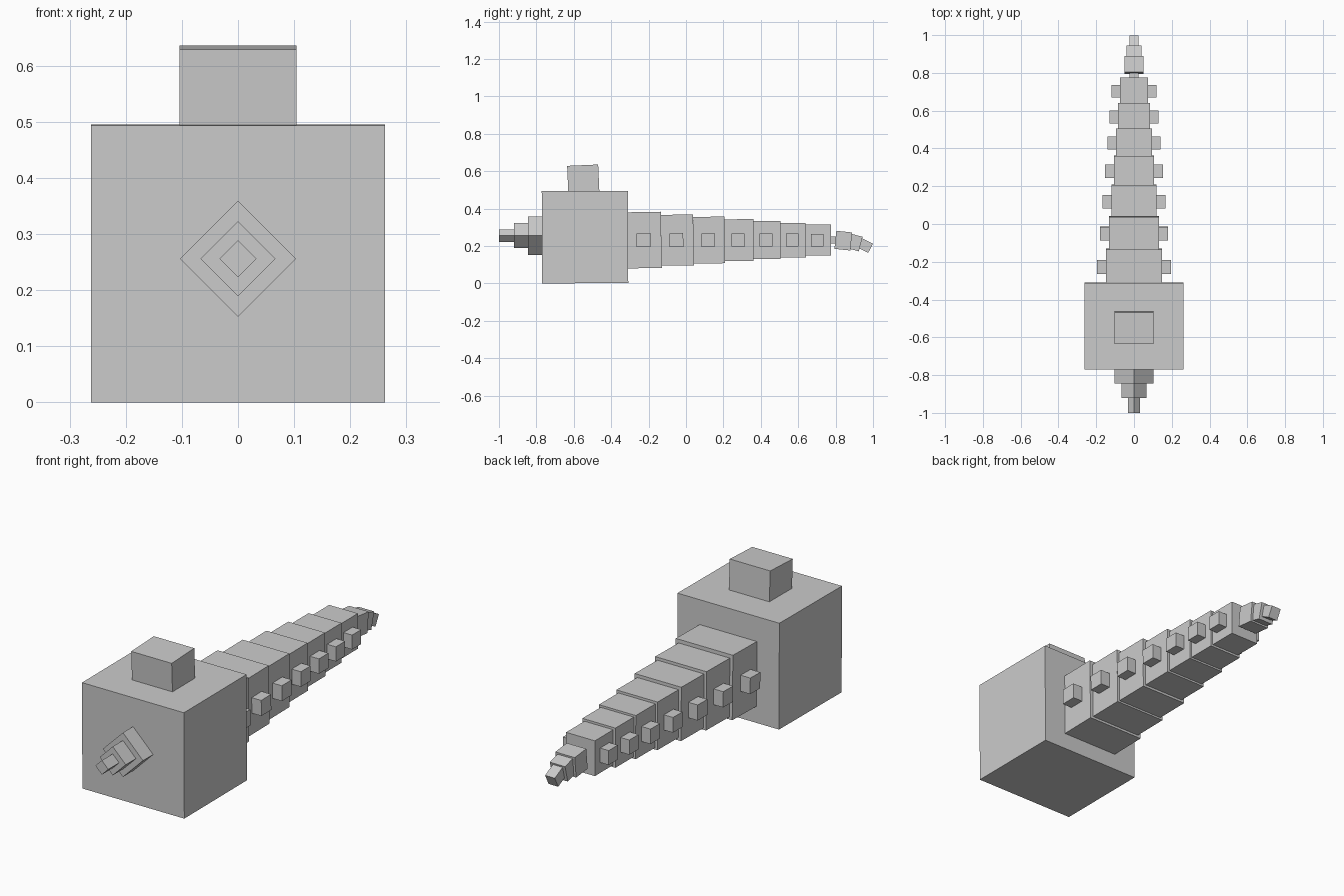
import bpy
from math import radians

old = bpy.data.objects.get("Cube")
if old:
    bpy.data.objects.remove(old, do_unlink=True)

grey = bpy.data.materials.new("plain_grey")
grey.use_nodes = True
grey.diffuse_color = (0.6, 0.6, 0.6, 1)
grey.node_tree.nodes["Principled BSDF"].inputs["Base Color"].default_value = (0.6, 0.6, 0.6, 1)


def block(name, center, size, tilt=0, roll=0):
    """Box with a pitch about x and a roll about y, in degrees."""
    bpy.ops.mesh.primitive_cube_add(size=1, location=center)
    ob = bpy.context.object
    ob.name = name
    ob.scale = size
    ob.rotation_euler = (radians(tilt), radians(roll), 0)
    ob.data.materials.append(grey)
    return ob


# Head and the block on top of it
head_y = -0.54
block("head", (0, head_y, 0.248), (0.524, 0.46, 0.493), 0.3)
block("head_crest", (0, -0.549, 0.55), (0.208, 0.166, 0.165), 2.5)

# Stepped snout: square bars standing on their corners
for i, (half_diagonal, front) in enumerate([(0.103, -0.845), (0.067, -0.92), (0.033, -1.0)]):
    back = -0.75
    side = half_diagonal * 2 ** 0.5
    block(f"snout_step_{i + 1}", (0, (front + back) / 2, 0.256),
          (side, back - front, side), roll=45)

# Tapering body segments, each with a pair of side studs
edges = [-0.312, -0.132, 0.04, 0.207, 0.361, 0.505, 0.64, 0.775]
half_widths = [0.147, 0.132, 0.12, 0.106, 0.095, 0.085, 0.074]
for i, half in enumerate(half_widths):
    t = i / 6
    y = (edges[i] + edges[i + 1]) / 2
    block(f"body_segment_{i + 1}", (0, y, 0.232), (half * 2, edges[i + 1] - edges[i], half * 2 + 0.006 + 0.01 * t), 1 - t)
    stud = 0.074 - 0.007 * t
    reach = half + 0.05 - 0.006 * t
    for side, sign in (("left", 1), ("right", -1)):
        block(f"{side}_stud_{i + 1}", (sign * (reach - 0.04), y - 0.005, 0.232),
              (0.08, stud, stud), 1 - t)

# Drooping tail tip
block("tail_joint", (0, 0.785, 0.232), (0.05, 0.06, 0.036))
block("tail_base", (0, 0.841, 0.229), (0.1, 0.085, 0.097), -6)
block("tail_middle", (0, 0.903, 0.219), (0.078, 0.064, 0.08), -15)
block("tail_end", (0, 0.957, 0.203), (0.05, 0.066, 0.055), -27)
